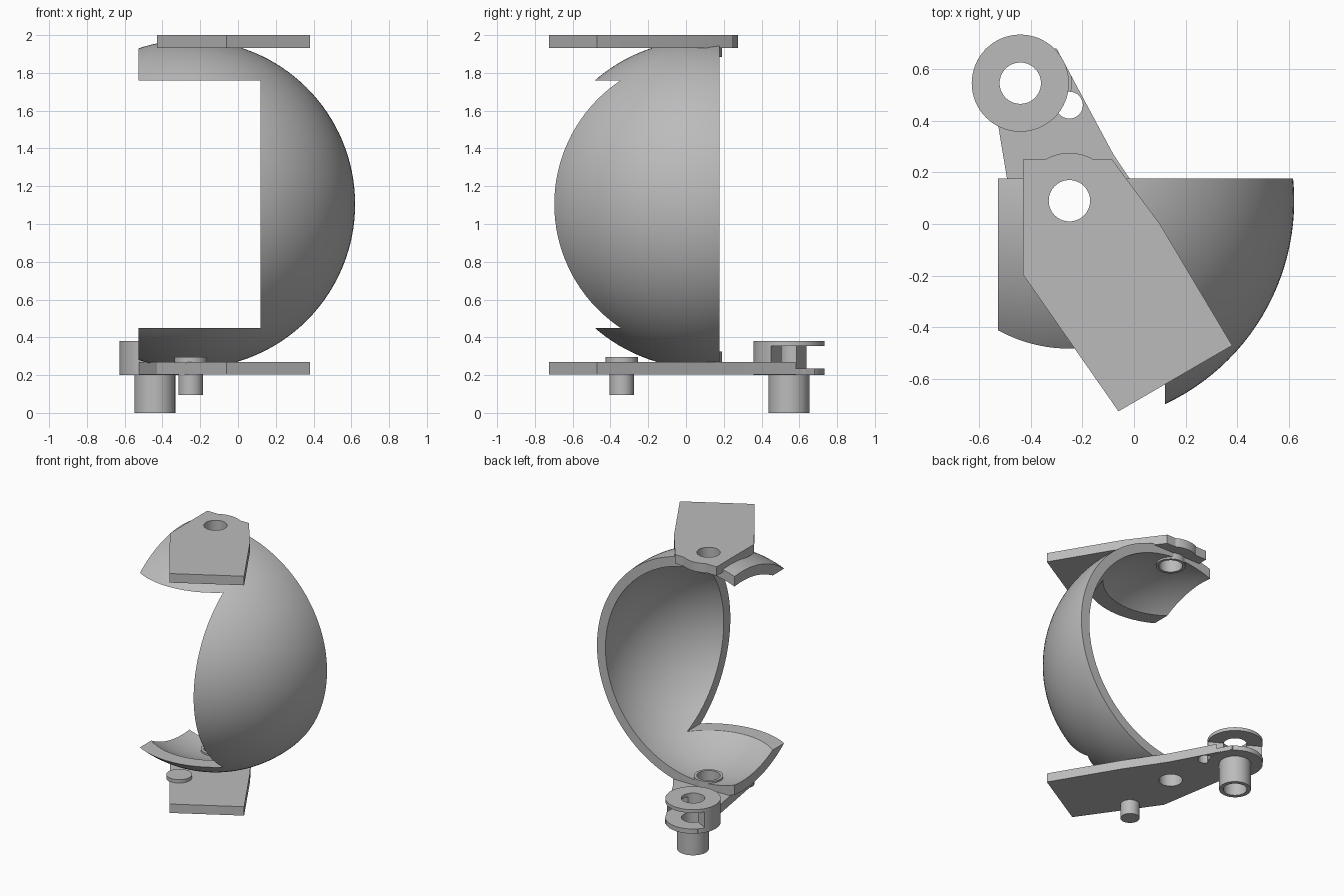
import bpy, bmesh, math
from mathutils import Matrix

if "Cube" in bpy.data.objects:
    bpy.data.objects.remove(bpy.data.objects["Cube"])

HX, HY = -0.25, 0.09          # swivel axis
RX, RY = -0.44, 0.545         # hinge ring axis
CZ = 1.105                    # shell centre height

grey = bpy.data.materials.new("grey")
grey.diffuse_color = (0.5, 0.5, 0.5, 1)
grey.use_nodes = True
grey.node_tree.nodes["Principled BSDF"].inputs["Base Color"].default_value = grey.diffuse_color


def finish(name, bm):
    bmesh.ops.recalc_face_normals(bm, faces=bm.faces)
    me = bpy.data.meshes.new(name)
    bm.to_mesh(me)
    bm.free()
    me.materials.append(grey)
    ob = bpy.data.objects.new(name, me)
    bpy.context.collection.objects.link(ob)
    return ob


def prism(name, pts, z0, z1):
    bm = bmesh.new()
    lo = [bm.verts.new((x, y, z0)) for x, y in pts]
    hi = [bm.verts.new((x, y, z1)) for x, y in pts]
    bm.faces.new(lo[::-1])
    bm.faces.new(hi)
    n = len(pts)
    for i in range(n):
        j = (i + 1) % n
        bm.faces.new((lo[i], lo[j], hi[j], hi[i]))
    return finish(name, bm)


def arc(cx, cy, r, a0, a1, n):
    return [(cx + r * math.cos(math.radians(a0 + (a1 - a0) * i / n)),
             cy + r * math.sin(math.radians(a0 + (a1 - a0) * i / n))) for i in range(n + 1)]


def cyl(name, cx, cy, r, z0, z1, n=64):
    return prism(name, arc(cx, cy, r, 0, 360, n)[:-1], z0, z1)


def box(name, x0, x1, y0, y1, z0, z1):
    return prism(name, [(x0, y0), (x1, y0), (x1, y1), (x0, y1)], z0, z1)


def ball(name, r):
    bm = bmesh.new()
    bmesh.ops.create_uvsphere(bm, u_segments=128, v_segments=64, radius=r,
                              matrix=Matrix.Translation((HX, HY, CZ)))
    return finish(name, bm)


def combine(ob, other, op='DIFFERENCE'):
    m = ob.modifiers.new("bool", 'BOOLEAN')
    m.operation, m.solver, m.object = op, 'EXACT', other
    bpy.context.view_layer.objects.active = ob
    bpy.ops.object.modifier_apply(modifier=m.name)
    bpy.data.objects.remove(other)


# Spherical shell, trimmed flat at the back and left, with a corner window
shell = ball("shell", 0.87)
combine(shell, ball("cutter", 0.80))
combine(shell, box("cutter", -2, 2, 0.177, 2, -1, 3))
combine(shell, box("cutter", -2, -0.527, -2, 2, -1, 3))
combine(shell, box("cutter", -2, 0.12, -2, 2, 0.45, 1.76))
combine(shell, cyl("cutter", HX, HY, 0.09, -1, 3))

# Bushes around the swivel axis, inside the shell
for name, z0, z1 in (("lower_bush", 0.25, 0.325), ("upper_bush", 1.885, 1.96)):
    bush = cyl(name, HX, HY, 0.10, z0, z1)
    combine(bush, cyl("cutter", HX, HY, 0.08, -1, 3))

# Upper plate with a rounded lug at the back
front = [(-0.43, -0.195), (-0.06, -0.725), (0.38, -0.47), (0.10, 0.0)]
lug = arc(HX, HY, 0.185, 60, 120, 16)
upper = prism("upper_plate", front + [(-0.085, 0.25)] + lug + [(-0.43, 0.25)], 1.932, 2.0)
combine(upper, cyl("cutter", HX, HY, 0.08, 1, 3))

# Lower plate, extended back to the hinge ring
lower = prism("lower_plate", front + [(-0.08, 0.27), (-0.30, 0.68), (-0.575, 0.68)], 0.203, 0.27)
combine(lower, cyl("cutter", HX, HY, 0.08, -1, 1))
combine(lower, cyl("cutter", -0.25, 0.46, 0.052, -1, 1))
combine(lower, cyl("cutter", RX, RY, 0.10, -1, 1))

# Hinge ring, slotted over the half that faces back right
ring = cyl("hinge_ring", RX, RY, 0.188, 0.2, 0.38)
combine(ring, cyl("cutter", RX, RY, 0.08, -1, 1))
for ob in (ring, lower):
    combine(ob, prism("cutter", arc(RX, RY, 0.197, -30, 150, 48), 0.235, 0.355))

# Hinge tube below the ring
tube = cyl("hinge_tube", RX, RY, 0.108, 0.0, 0.22)
combine(tube, cyl("cutter", RX, RY, 0.08, -1, 1))

# Stop pin and its head
cyl("stop_pin", -0.25, -0.34, 0.065, 0.095, 0.28)
cyl("stop_pin_head", -0.25, -0.34, 0.087, 0.265, 0.295)

# Smooth curved walls, keep edges sharp
for ob in bpy.context.scene.objects:
    ob.select_set(True)
bpy.context.view_layer.objects.active = shell
bpy.ops.object.shade_smooth_by_angle(angle=math.radians(25))
